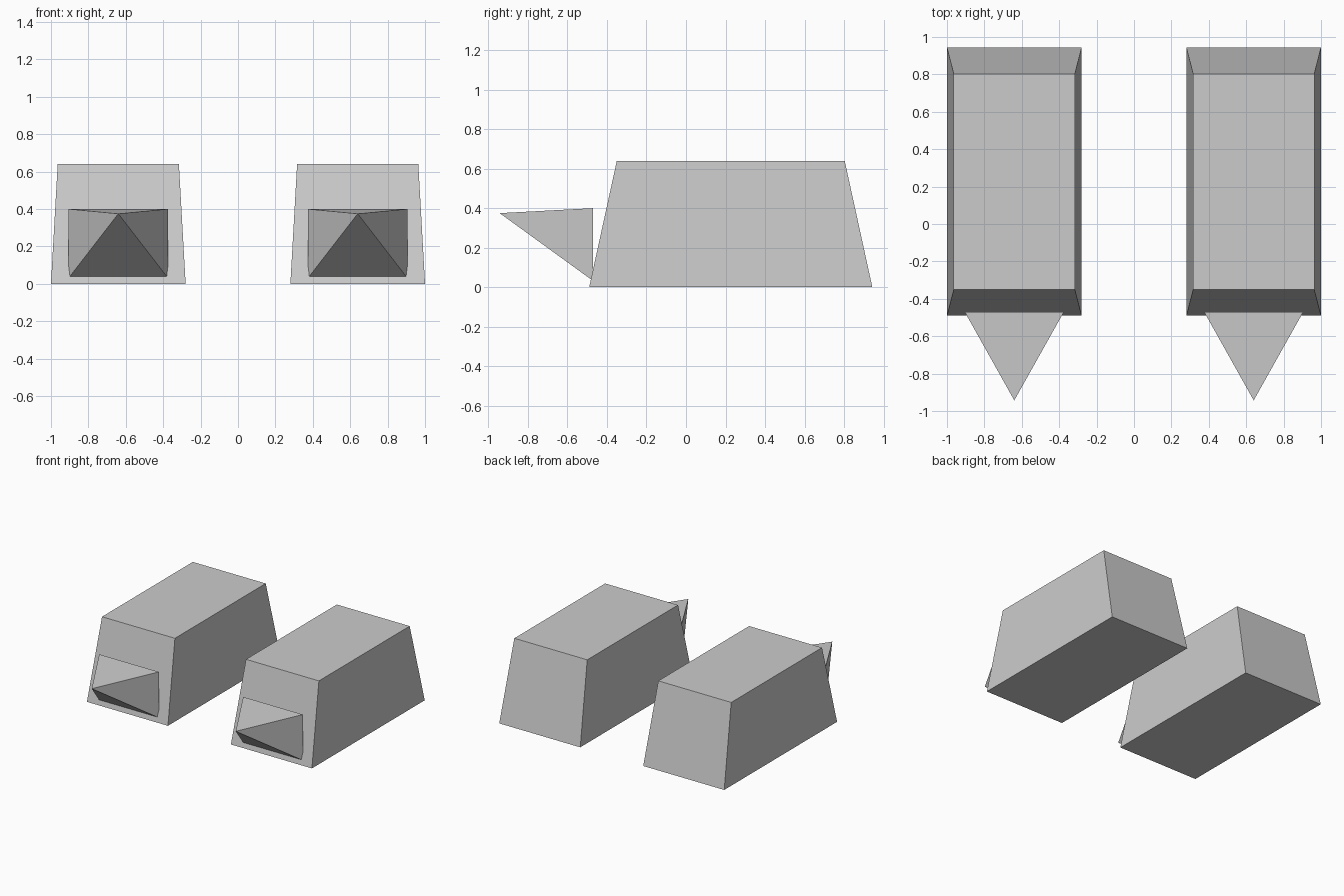
import bpy
import bmesh

if "Cube" in bpy.data.objects:
    bpy.data.objects.remove(bpy.data.objects["Cube"])

grey = bpy.data.materials.new("light grey")
grey.diffuse_color = (0.6, 0.6, 0.6, 1)
grey.use_nodes = True
grey.node_tree.nodes["Principled BSDF"].inputs["Base Color"].default_value = grey.diffuse_color


def rect(x, w, y0, y1, z):
    return [(x - w, y0, z), (x + w, y0, z), (x + w, y1, z), (x - w, y1, z)]


def hull(name, points):
    """Convex solid with flat faces around a few corner points."""
    bm = bmesh.new()
    for p in points:
        bm.verts.new(p)
    bmesh.ops.convex_hull(bm, input=bm.verts[:])
    bmesh.ops.dissolve_limit(bm, angle_limit=0.01, verts=bm.verts[:], edges=bm.edges[:])
    bmesh.ops.recalc_face_normals(bm, faces=bm.faces[:])
    mesh = bpy.data.meshes.new(name)
    bm.to_mesh(mesh)
    bm.free()
    mesh.materials.append(grey)
    obj = bpy.data.objects.new(name, mesh)
    bpy.context.collection.objects.link(obj)


for side, x in (("left", -0.64), ("right", 0.64)):
    # tapered block
    hull(side + "_block", rect(x, 0.36, -0.49, 0.943, 0) + rect(x, 0.324, -0.35, 0.803, 0.64))
    # pyramid spike pointing forward, its lower back edge sunk into the block
    base = [(x + sx * 0.265, -0.47, z) for sx in (-1, 1) for z in (0.032, 0.40)]
    hull(side + "_spike", base + [(x, -0.943, 0.375)])
